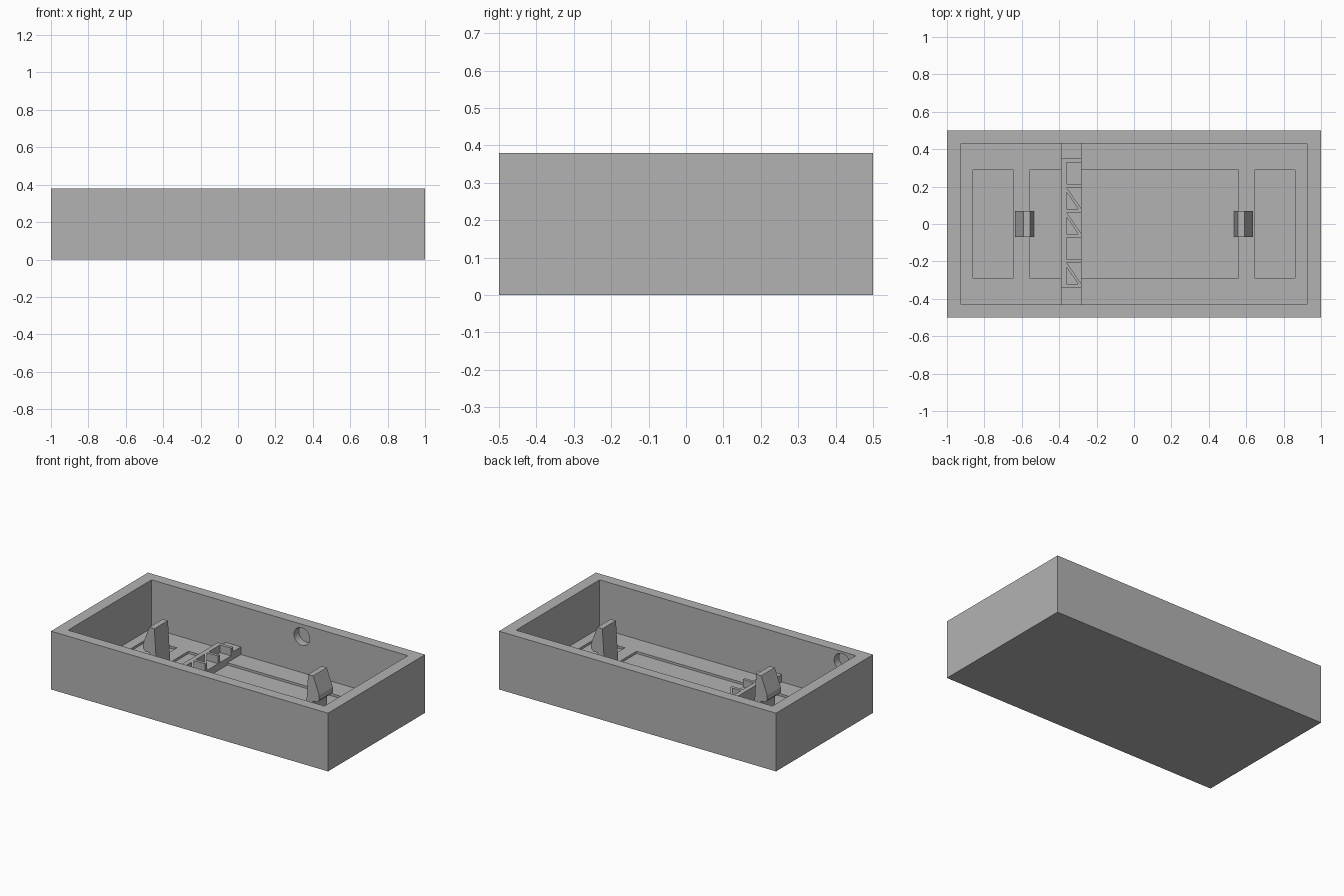
import bpy, bmesh, math
from mathutils import Matrix

cube = bpy.data.objects.get("Cube")
if cube:
    bpy.data.objects.remove(cube, do_unlink=True)

grey = bpy.data.materials.new("light_grey_plastic")
grey.use_nodes = True
COLOUR = (0.45, 0.45, 0.45, 1)
grey.diffuse_color = COLOUR
grey.node_tree.nodes["Principled BSDF"].inputs["Base Color"].default_value = COLOUR


def finish(name, bm):
    bmesh.ops.recalc_face_normals(bm, faces=bm.faces)
    mesh = bpy.data.meshes.new(name)
    bm.to_mesh(mesh)
    bm.free()
    mesh.materials.append(grey)
    ob = bpy.data.objects.new(name, mesh)
    bpy.context.collection.objects.link(ob)
    return ob


def box(name, x, y, z):
    bm = bmesh.new()
    bmesh.ops.create_cube(bm, size=1)
    for v in bm.verts:
        v.co = [r[0] if c < 0 else r[1] for c, r in zip(v.co, (x, y, z))]
    return finish(name, bm)


def prism(name, points, direction):
    """Extrude a planar outline along a direction."""
    bm = bmesh.new()
    face = bm.faces.new([bm.verts.new(p) for p in points])
    new = bmesh.ops.extrude_face_region(bm, geom=[face])["geom"]
    verts = [g for g in new if isinstance(g, bmesh.types.BMVert)]
    bmesh.ops.translate(bm, verts=verts, vec=direction)
    return finish(name, bm)


def disc(name, x, y, z, radius, depth):
    bm = bmesh.new()
    bmesh.ops.create_cone(bm, cap_ends=True, segments=32, radius1=radius, radius2=radius,
                          depth=depth, matrix=Matrix.Translation((x, y, z)) @ Matrix.Rotation(math.pi / 2, 4, "X"))
    return finish(name, bm)


def cut(target, cutter):
    cutter.hide_render = True
    mod = target.modifiers.new("cut", "BOOLEAN")
    mod.operation, mod.solver, mod.object = "DIFFERENCE", "EXACT", cutter
    bpy.context.view_layer.objects.active = target
    bpy.ops.object.modifier_apply(modifier=mod.name)
    bpy.data.objects.remove(cutter, do_unlink=True)


# Open tray with shallow floor recesses
FLOOR, RECESS = 0.065, 0.05
tray = box("tray", (-1, 1), (-0.5, 0.5), (0, 0.38))
cut(tray, box("cavity", (-0.925, 0.925), (-0.43, 0.43), (FLOOR, 0.5)))
for x in ((-0.86, -0.645), (-0.56, 0.56), (0.645, 0.86)):
    cut(tray, box("recess", x, (-0.29, 0.29), (RECESS, 0.2)))

# Blind round sockets inside the long walls
cut(tray, disc("back_socket", 0.16, 0.43, 0.30, 0.057, 0.1))
cut(tray, disc("front_socket", -0.825, -0.43, 0.31, 0.057, 0.1))

# Snap clips, with the barb facing outward
profile = [(0.535, 0.04), (0.555, 0.35), (0.592, 0.35), (0.635, 0.235),
           (0.635, 0.20), (0.62, 0.185), (0.592, 0.185), (0.592, 0.04)]
for name, side in (("left_clip", 1), ("right_clip", -1)):
    prism(name, [(side * x, -0.07, z) for x, z in profile], (0, 0.14, 0))

# Cross bar: low base, raised back wall, dividers
X0, XWALL, X1 = -0.39, -0.36, -0.28
TOP, END, POCKET = 0.145, 0.115, 0.095
box("bar_base", (X0, X1), (-0.43, 0.43), (0.04, POCKET))
box("bar_front_end", (X0, X1), (-0.43, -0.34), (POCKET, END))
box("bar_back_end", (X0, X1), (0.35, 0.43), (POCKET, END))
box("bar_rear_wall", (X0, XWALL), (-0.34, 0.35), (POCKET, TOP))
PITCH, CELL = 0.134, 0.115
starts = [-0.322 + PITCH * i for i in range(5)]
edges = [-0.34] + [e for s in starts for e in (s, s + CELL)] + [0.35]
for i in range(0, len(edges), 2):
    box("bar_divider", (XWALL, X1), edges[i:i + 2], (POCKET, TOP))

# Diagonal ribs in three of the pockets
for i in (0, 2, 3):
    y0, y1 = starts[i], starts[i] + CELL
    prism("diagonal_rib", [(XWALL, y1, POCKET), (XWALL, y1 - 0.025, POCKET),
                           (X1 - 0.018, y0, POCKET), (X1, y0, POCKET)], (0, 0, TOP - POCKET))
